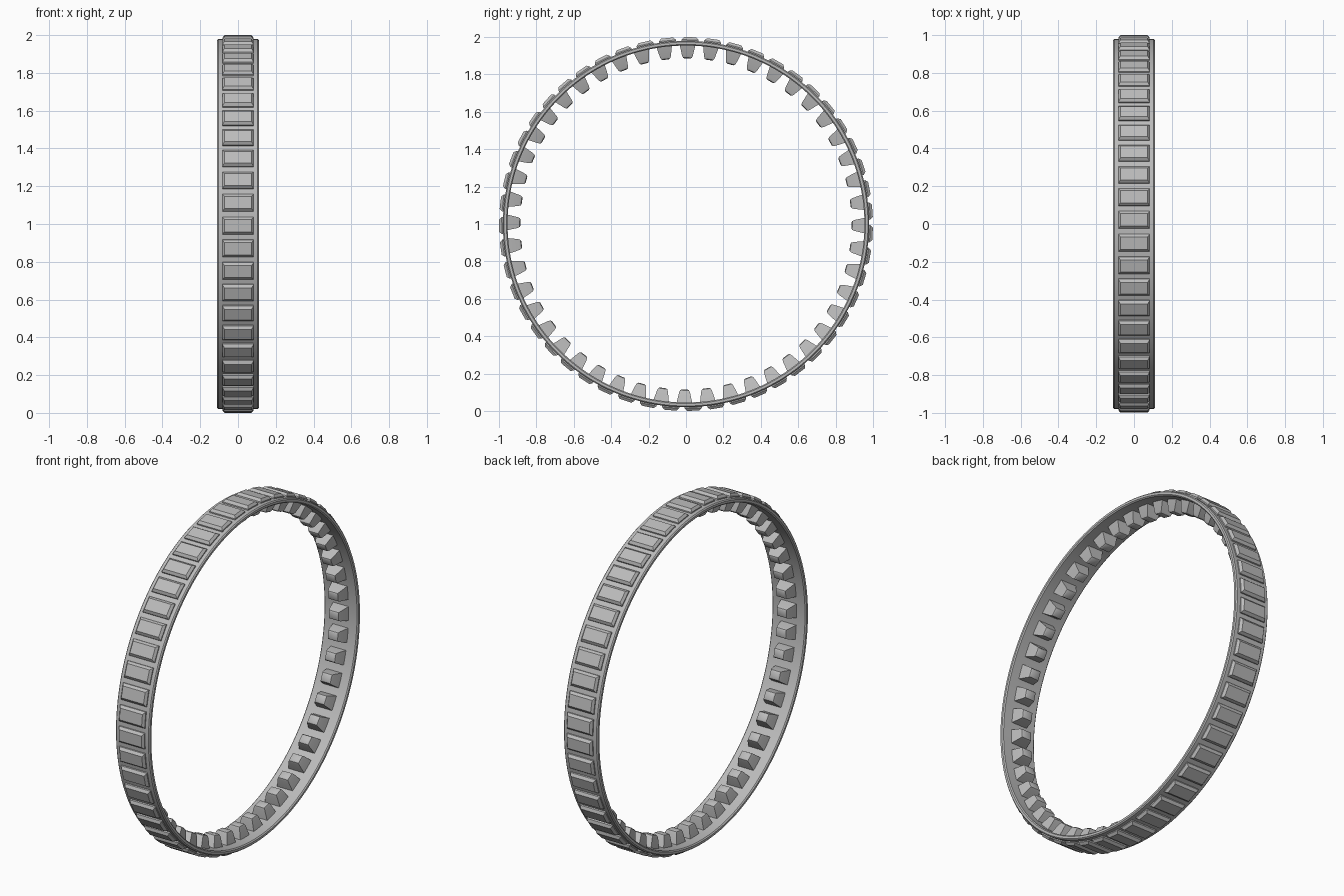
import bpy, bmesh, math
from mathutils import Matrix, Vector

cube = bpy.data.objects.get("Cube")
if cube:
    bpy.data.objects.remove(cube, do_unlink=True)

grey = bpy.data.materials.new("rubber_grey")
grey.use_nodes = True
colour = (0.5, 0.5, 0.5, 1)
grey.diffuse_color = colour
grey.node_tree.nodes["Principled BSDF"].inputs["Base Color"].default_value = colour

CENTRE = Vector((0, 0, 1))


def finish(name, bm):
    bmesh.ops.recalc_face_normals(bm, faces=bm.faces)
    mesh = bpy.data.meshes.new(name)
    bm.to_mesh(mesh)
    bm.free()
    mesh.materials.append(grey)
    obj = bpy.data.objects.new(name, mesh)
    bpy.context.collection.objects.link(obj)
    bpy.ops.object.select_all(action="DESELECT")
    obj.select_set(True)
    bpy.context.view_layer.objects.active = obj
    bpy.ops.object.shade_smooth_by_angle(angle=math.radians(30))
    return obj


def band(name, profile, steps=192):
    """Sweep a closed (x, radius) profile around the axle."""
    bm = bmesh.new()
    rings = []
    for i in range(steps):
        a = math.tau * i / steps
        rings.append([bm.verts.new((x, r * math.sin(a), 1 + r * math.cos(a)))
                      for x, r in profile])
    n = len(profile)
    for i in range(steps):
        p, q = rings[i], rings[(i + 1) % steps]
        for j in range(n):
            k = (j + 1) % n
            bm.faces.new((p[j], p[k], q[k], q[j]))
    return finish(name, bm)


def ring_of_blocks(name, count, start, layers):
    """Repeat a tapered block; layers are (radius, half width x, half length)."""
    bm = bmesh.new()
    for i in range(count):
        turn = Matrix.Rotation(start + math.tau * i / count, 4, "X")
        loops = []
        for r, w, t in layers:
            corners = ((-w, -t), (w, -t), (w, t), (-w, t))
            loops.append([bm.verts.new(turn @ Vector((x, y, r)) + CENTRE)
                          for x, y in corners])
        bm.faces.new(loops[0])
        bm.faces.new(loops[-1])
        for low, high in zip(loops, loops[1:]):
            for j in range(4):
                k = (j + 1) % 4
                bm.faces.new((low[j], low[k], high[k], high[j]))
    return finish(name, bm)


# Thin band with chamfered rims
half = [(0.104, 0.954), (0.11, 0.96), (0.11, 0.973), (0.104, 0.979)]
band("track_band", half + [(-x, r) for x, r in reversed(half)])

# Outer tread pads
ring_of_blocks("tread_pads", 51, math.radians(90.5),
               [(0.965, 0.083, 0.047), (0.985, 0.083, 0.046), (0.999, 0.072, 0.033)])

# Inner guide teeth with softened tips
ring_of_blocks("guide_teeth", 48, math.radians(0.7 - 1.2),
               [(0.962, 0.052, 0.043), (0.9, 0.036, 0.029),
                (0.889, 0.031, 0.024), (0.885, 0.024, 0.017)])
